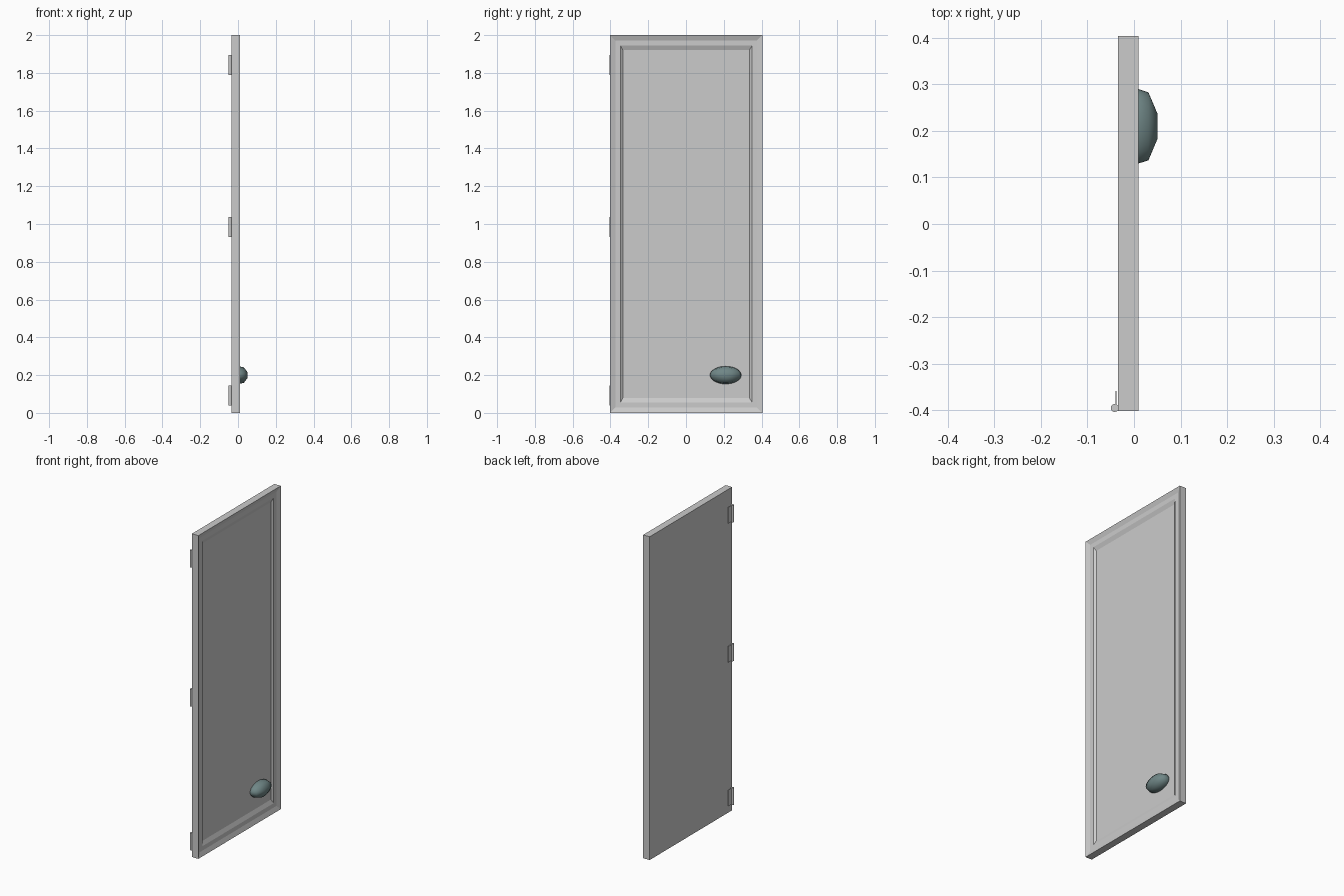
import bpy, bmesh, math
from mathutils import Matrix

if "Cube" in bpy.data.objects:
    bpy.data.objects.remove(bpy.data.objects["Cube"])


def make_object(name, bm, smooth=False):
    bmesh.ops.recalc_face_normals(bm, faces=bm.faces)
    me = bpy.data.meshes.new(name)
    bm.to_mesh(me)
    bm.free()
    ob = bpy.data.objects.new(name, me)
    bpy.context.collection.objects.link(ob)
    if smooth:
        bpy.context.view_layer.objects.active = ob
        ob.select_set(True)
        bpy.ops.object.shade_smooth_by_angle(angle=math.radians(50))
        ob.select_set(False)
    return ob


def bridge(bm, loops):
    # join consecutive closed loops with quads
    for a, b in zip(loops, loops[1:]):
        for i in range(len(a)):
            j = (i + 1) % len(a)
            bm.faces.new((a[i], a[j], b[j], b[i]))


# door slab: nested rectangles (x, y inset, z inset) forming stepped mitred frame
W, H, YC = 0.403, 2.0, 0.001
steps = [(-0.034, 0, 0), (0.01, 0, 0), (0.0, 0.028, 0.028),
         (0.0, 0.055, 0.055), (-0.01, 0.068, 0.08)]
bm = bmesh.new()
loops = []
for x, iy, iz in steps:
    y, lo, hi = W - iy, iz, H - iz
    loops.append([bm.verts.new((x, YC + a, b))
                  for a, b in ((-y, lo), (y, lo), (y, hi), (-y, hi))])
bridge(bm, loops)
bm.faces.new(loops[0])
bm.faces.new(loops[-1])
make_object("door_panel", bm)

# oval knob: profile (x, fraction of radius) swept round an ellipse
bm = bmesh.new()
profile = [(-0.012, 0.93), (0.0, 1.0), (0.031, 0.88), (0.05, 0.34)]
N = 32
loops = [[bm.verts.new((x, 0.21 + 0.083 * r * math.cos(2 * math.pi * i / N),
                        0.2 + 0.047 * r * math.sin(2 * math.pi * i / N)))
          for i in range(N)] for x, r in profile]
bridge(bm, loops)
bm.faces.new(loops[0])
bm.faces.new(loops[-1])
knob = make_object("knob", bm, True)
mat = bpy.data.materials.new("knob_teal")
mat.diffuse_color = (0.16, 0.24, 0.24, 1)
mat.use_nodes = True
mat.node_tree.nodes["Principled BSDF"].inputs["Base Color"].default_value = mat.diffuse_color
knob.data.materials.append(mat)

# three hinges: pin barrel and thin leaf
for i, z in enumerate((0.093, 0.983, 1.842)):
    bm = bmesh.new()
    bmesh.ops.create_cone(bm, cap_ends=True, segments=16, radius1=0.0085,
                          radius2=0.0085, depth=0.106,
                          matrix=Matrix.Translation((-0.0415, -0.3955, z)))
    make_object(f"hinge_barrel_{i + 1}", bm, True)
    bm = bmesh.new()
    bmesh.ops.create_cube(bm, size=1,
                          matrix=Matrix.Translation((-0.0385, -0.377, z))
                          @ Matrix.Diagonal((0.002, 0.037, 0.1, 1)))
    make_object(f"hinge_leaf_{i + 1}", bm)
